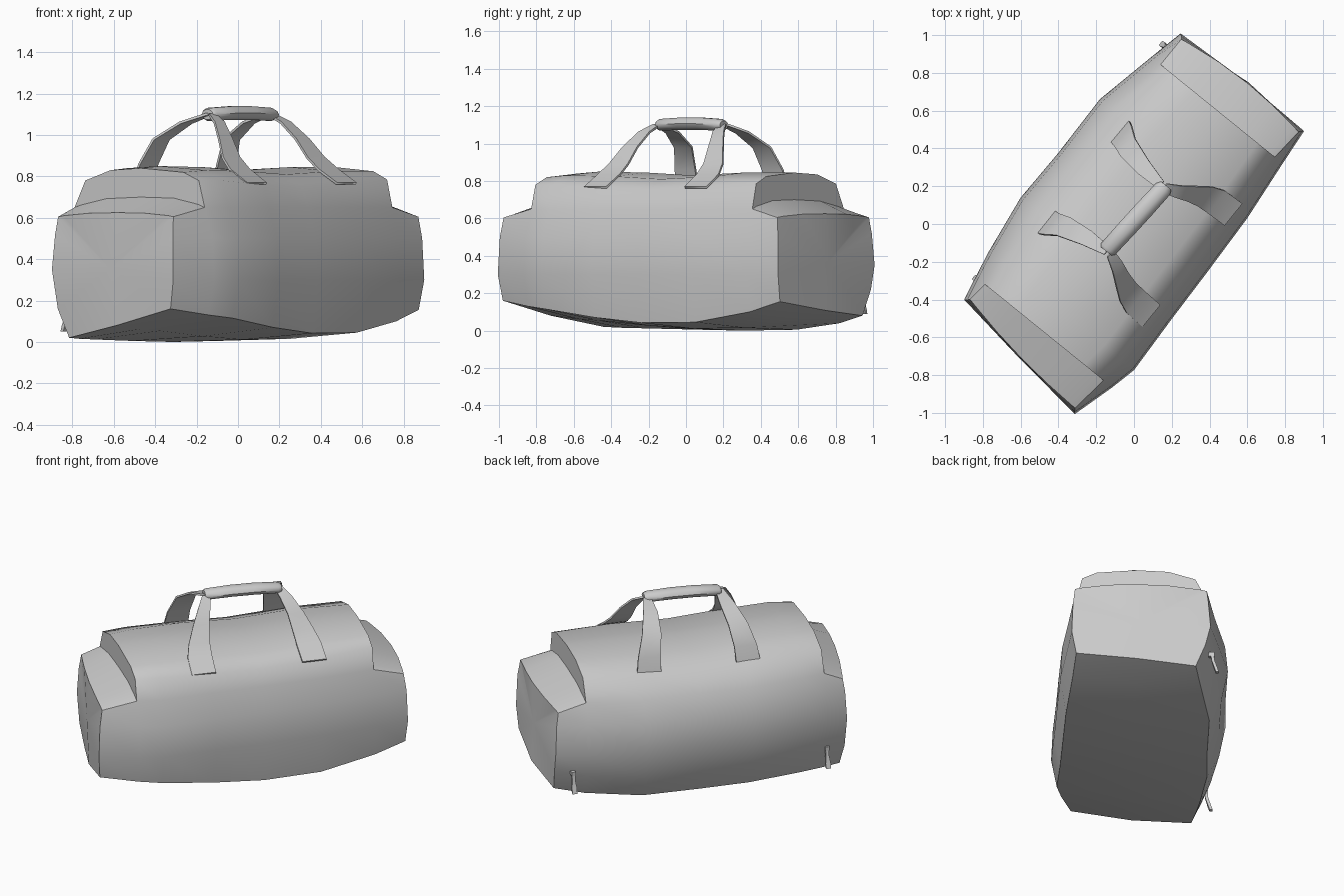
import bpy, bmesh, math
from mathutils import Vector, Matrix

cube = bpy.data.objects.get("Cube")
if cube:
    bpy.data.objects.remove(cube, do_unlink=True)

TURN = math.radians(51)  # the bag lies diagonally; parts are built along local x

grey = bpy.data.materials.new("grey_fabric")
grey.use_nodes = True
grey.diffuse_color = (0.6, 0.6, 0.6, 1)
grey.node_tree.nodes["Principled BSDF"].inputs["Base Color"].default_value = (0.6, 0.6, 0.6, 1)


def finish(name, bm, angle=50):
    """Turn a bmesh into a shaded, coloured object."""
    bmesh.ops.recalc_face_normals(bm, faces=bm.faces[:])
    for edge in bm.edges:
        edge.smooth = not edge.is_boundary
    mesh = bpy.data.meshes.new(name)
    bm.to_mesh(mesh)
    bm.free()
    mesh.materials.append(grey)
    obj = bpy.data.objects.new(name, mesh)
    bpy.context.collection.objects.link(obj)
    obj.rotation_euler.z = TURN
    bpy.ops.object.select_all(action='DESELECT')
    obj.select_set(True)
    bpy.context.view_layer.objects.active = obj
    bpy.ops.object.shade_smooth_by_angle(angle=math.radians(angle))
    return obj


def loft(bm, rings, closed=True):
    """Bridge lists of points with quads and return the vertex rows."""
    rows = [[bm.verts.new(p) for p in ring] for ring in rings]
    n = len(rows[0])
    for a, b in zip(rows, rows[1:]):
        for i in range(n if closed else n - 1):
            j = (i + 1) % n
            bm.faces.new((a[i], a[j], b[j], b[i]))
    return rows


# Bag body: one cross-section, with a full top or a low pocket top
def section(back, front, low_back, low_front, top=None, drop=0.06,
            shoulder=0.65, width=0.87, crown=0.05):
    base = [(-0.93 * front, low_front), (0, (low_back + low_front) / 2 - 0.01),
            (0.8 * back, low_back), (0.93 * back, low_back + 0.14),
            (back, 0.35), (0.97 * back, 0.52), (width * back, shoulder)]
    if top:
        upper = [(0.73 * back, top - drop), (0.4 * back, top - 0.01), (0, top),
                 (-0.58 * front, top - 0.02), (-0.79 * front, top - drop)]
    else:
        upper = [((width - 0.09) * back, shoulder + 0.25 * crown),
                 (0.45 * back, shoulder + 0.85 * crown), (0, shoulder + crown),
                 (-0.45 * front, shoulder + 0.9 * crown),
                 (-(width - 0.09) * front, shoulder + 0.3 * crown)]
    return base + upper + [(-width * front, shoulder), (-0.98 * front, 0.5), (-front, 0.3)]


def right_end(v, z):
    return -0.96 + 0.114 * v + 0.16 * v * v + 0.4 * (z - 0.35) ** 2


def left_end(v, z):
    return 0.988 - 0.25 * v * v - 0.4 * (z - 0.35) ** 2


STEP = 0.745
right_step = (0.475, 0.455, 0.015, 0.13)
left_step = (0.485, 0.41, 0.04, 0.10)
end_top = dict(shoulder=0.605, width=0.95, crown=0.02)
rings = [[(right_end(v, z), v, z) for v, z in section(0.447, 0.39, 0.02, 0.16, **end_top)]]
for u, sec in [(-STEP, section(*right_step)),
               (-STEP, section(*right_step, top=0.84)),
               (-0.6, section(0.505, 0.487, 0.012, 0.115, top=0.85, drop=0.07)),
               (-0.27, section(0.554, 0.472, 0.005, 0.07, top=0.845, drop=0.085)),
               (0.04, section(0.548, 0.462, 0, 0.042, top=0.83, drop=0.08)),
               (0.4, section(0.556, 0.447, 0.005, 0.045, top=0.845, drop=0.08)),
               (STEP, section(*left_step, top=0.845)),
               (STEP, section(*left_step))]:
    rings.append([(u, v, z) for v, z in sec])
rings.append([(left_end(v, z), v, z) for v, z in section(0.443, 0.39, 0.08, 0.155, **end_top)])

bm = bmesh.new()
rows = loft(bm, rings)
caps = [bm.faces.new(rows[0]), bm.faces.new(rows[-1])]
poked = bmesh.ops.poke(bm, faces=caps)
for vert in poked["verts"]:
    vert.co.x += math.copysign(0.015, vert.co.x)
bmesh.ops.remove_doubles(bm, verts=bm.verts[:], dist=0.0005)
finish("bag_body", bm)

# Handle straps: (length position, across, height, width) from foot to grip
back_strap = [(0.31, 0.365, 0.76, 0.15), (0.30, 0.335, 0.86, 0.14), (0.27, 0.28, 0.98, 0.12),
              (0.24, 0.15, 1.06, 0.09), (0.225, 0.02, 1.10, 0.05)]
front_strap = [(0.345, -0.375, 0.765, 0.15), (0.34, -0.265, 0.832, 0.15), (0.325, -0.20, 0.89, 0.13),
               (0.295, -0.14, 0.98, 0.10), (0.255, -0.07, 1.06, 0.075), (0.225, 0.0, 1.10, 0.05)]
for side, strap in (("back", back_strap), ("front", front_strap)):
    for end, sign in (("left", 1), ("right", -1)):
        bm = bmesh.new()
        loft(bm, [[(sign * u + 0.025 + k * w / 2, v, z) for k in (-1, 1)]
                  for u, v, z, w in strap], closed=False)
        obj = finish(f"{side}_{end}_handle_strap", bm)
        solid = obj.modifiers.new("thickness", 'SOLIDIFY')
        solid.thickness = 0.012
        solid.offset = 0

# Handle grip: a padded roll with a slight upward bow
bm = bmesh.new()
rings = []
for u, size in ((-0.205, 0.75), (-0.19, 1), (-0.04, 1.05), (0.1, 1.05), (0.24, 1), (0.265, 0.75)):
    bow = 1.107 - 0.15 * (u - 0.025) ** 2
    rings.append([(u, 0.012 - 0.06 * u + 0.048 * size * math.cos(a),
                   bow + 0.033 * size * math.sin(a))
                  for a in (math.tau * i / 10 for i in range(10))])
rows = loft(bm, rings)
bm.faces.new(rows[0])
bm.faces.new(rows[-1])
finish("handle_grip", bm)

# Zip pulls hanging low on the back
for end, u, v0, z0 in (("left", 0.834, 0.485, 0.09), ("right", -0.752, 0.475, 0.05)):
    bm = bmesh.new()
    rings = []
    for dv, dz, w in ((0, 0, 0.014), (-0.01, 0.03, 0.016), (-0.025, 0.08, 0.009), (-0.03, 0.12, 0.012)):
        rings.append([(u + i * w, v0 + dv + j * 0.009, z0 + dz)
                      for i, j in ((-1, -1), (1, -1), (1, 1), (-1, 1))])
    rows = loft(bm, rings)
    bm.faces.new(rows[0])
    bm.faces.new(rows[-1])
    # slider block joining the pull to the bag side
    bmesh.ops.create_cube(bm, size=1, matrix=Matrix.Translation(Vector((u, v0 - 0.035, z0 + 0.12)))
                          @ Matrix.Diagonal((0.026, 0.035, 0.026, 1)))
    finish(f"{end}_zip_pull", bm, 30)
